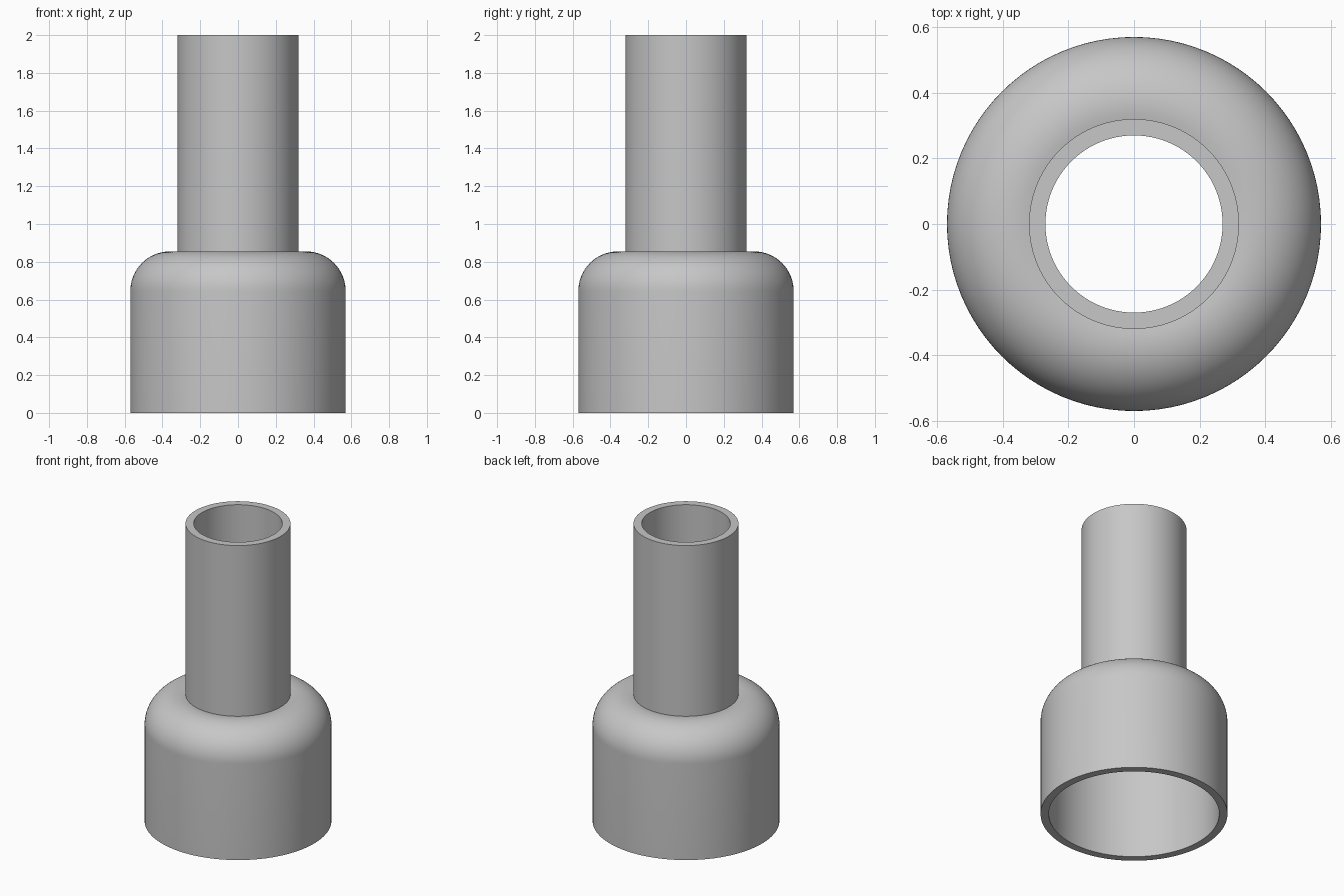
import bpy
import bmesh
import math

cube = bpy.data.objects.get("Cube")
if cube:
    bpy.data.objects.remove(cube, do_unlink=True)

SEGMENTS = 96
BASE_R, NECK_R, WALL, HEIGHT = 0.57, 0.32, 0.05, 2.0
ARC_X, ARC_Z, ARC_R = 0.36, 0.645, 0.21

grey = bpy.data.materials.new("plain grey")
grey.use_nodes = True
colour = (0.57, 0.57, 0.57, 1.0)
grey.diffuse_color = colour
grey.node_tree.nodes["Principled BSDF"].inputs["Base Color"].default_value = colour


def shoulder_arc(radius, end_angle, steps=20):
    """Rounded shoulder points from the vertical wall up and inward."""
    angles = [end_angle * i / steps for i in range(steps + 1)]
    return [(ARC_X + radius * math.cos(a), ARC_Z + radius * math.sin(a)) for a in angles]


def lathe(name, profile):
    """Revolve a closed (radius, height) profile around z."""
    bm = bmesh.new()
    rings = []
    for r, z in profile:
        rings.append([bm.verts.new((r * math.cos(t), r * math.sin(t), z))
                      for t in (math.tau * i / SEGMENTS for i in range(SEGMENTS))])
    for k, ring in enumerate(rings):
        after = rings[(k + 1) % len(rings)]
        for i in range(SEGMENTS):
            j = (i + 1) % SEGMENTS
            bm.faces.new((ring[i], ring[j], after[j], after[i]))
    bmesh.ops.recalc_face_normals(bm, faces=bm.faces)
    mesh = bpy.data.meshes.new(name)
    bm.to_mesh(mesh)
    bm.free()
    mesh.materials.append(grey)
    obj = bpy.data.objects.new(name, mesh)
    bpy.context.collection.objects.link(obj)
    bpy.ops.object.select_all(action="DESELECT")
    obj.select_set(True)
    bpy.context.view_layer.objects.active = obj
    bpy.ops.object.shade_smooth_by_angle(angle=math.radians(30))
    return obj


# Outer skin: wide skirt, rounded shoulder dipping slightly to the neck
neck_angle = math.acos((NECK_R - ARC_X) / ARC_R)
outer = [(BASE_R, 0)] + shoulder_arc(ARC_R, neck_angle) + [(NECK_R, HEIGHT)]

# Inner skin: the same shape moved in by the wall thickness
inner = [(BASE_R - WALL, 0)] + shoulder_arc(ARC_R - WALL, math.pi / 2)
inner += [(NECK_R - WALL, ARC_Z + ARC_R - WALL), (NECK_R - WALL, HEIGHT)]

# Hollow reducer, open at both ends
lathe("pipe_reducer", outer + inner[::-1])
